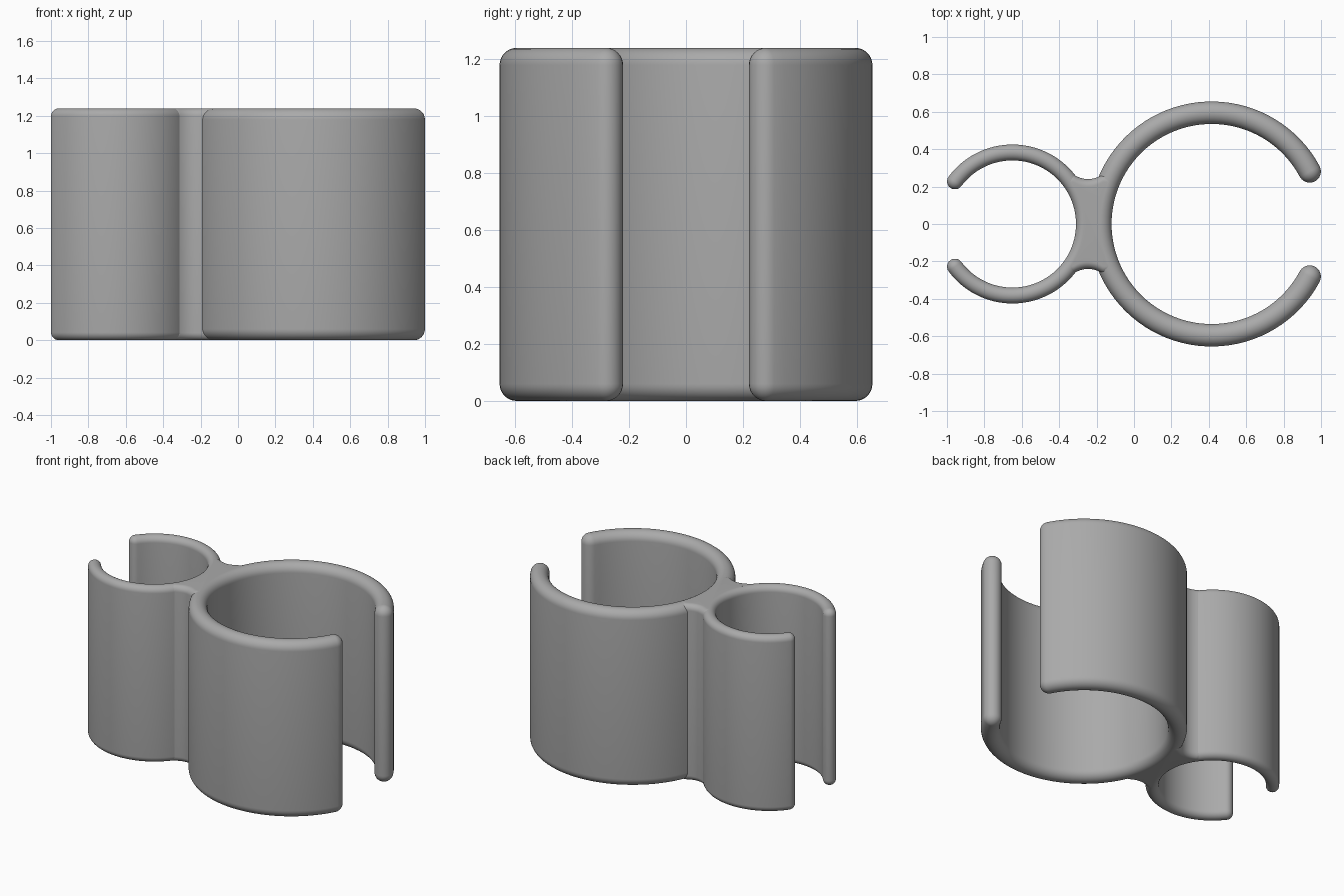
import bpy
import bmesh
from math import sin, cos, pi, sqrt, radians

HEIGHT = 1.24
ROUND = 8      # steps in each rounded rim
ARC = 80       # steps along each clip

cube = bpy.data.objects.get("Cube")
if cube:
    bpy.data.objects.remove(cube)

grey = bpy.data.materials.new("plain_grey")
grey.use_nodes = True
COLOUR = (0.4, 0.4, 0.4, 1)
grey.diffuse_color = COLOUR
grey.node_tree.nodes["Principled BSDF"].inputs["Base Color"].default_value = COLOUR


def rim_layers(radius):
    """Inset and height pairs of a wall with rounded bottom and top edges."""
    half = [(radius * (1 - sin(i / ROUND * pi / 2)),
             radius * (1 - cos(i / ROUND * pi / 2))) for i in range(ROUND + 1)]
    return half + [(inset, HEIGHT - z) for inset, z in reversed(half)]


def loft(name, outline, radius, capped):
    """Stack the inset outlines into a closed body."""
    bm = bmesh.new()
    loops = [[bm.verts.new((x, y, z)) for x, y in outline(inset)]
             for inset, z in rim_layers(radius)]
    for low, high in zip(loops, loops[1:]):
        for i in range(len(low)):
            j = (i + 1) % len(low)
            bm.faces.new((low[i], low[j], high[j], high[i]))
    if capped:
        bm.faces.new(loops[0][::-1])
        bm.faces.new(loops[-1])
    bmesh.ops.remove_doubles(bm, verts=bm.verts, dist=1e-5)
    bmesh.ops.recalc_face_normals(bm, faces=bm.faces)
    mesh = bpy.data.meshes.new(name)
    bm.to_mesh(mesh)
    bm.free()
    mesh.materials.append(grey)
    obj = bpy.data.objects.new(name, mesh)
    bpy.context.collection.objects.link(obj)
    bpy.ops.object.select_all(action="DESELECT")
    obj.select_set(True)
    bpy.context.view_layer.objects.active = obj
    bpy.ops.object.shade_smooth_by_angle(angle=radians(40))


def clip(name, cx, mid, half, gap, side):
    """Open ring with round tips; its mouth faces along side * x."""
    start, end = radians(gap), 2 * pi - radians(gap)

    def outline(inset):
        t = half - inset
        steps = [start + (end - start) * i / ARC for i in range(ARC + 1)]
        pts = [((mid + t) * cos(a), (mid + t) * sin(a)) for a in steps]
        for a, turn in ((end, 0), (start, pi)):
            if turn:
                pts += [((mid - t) * cos(s), (mid - t) * sin(s)) for s in reversed(steps)]
            for i in range(1, 12):
                b = a + turn + pi * i / 12
                pts.append((mid * cos(a) + t * cos(b), mid * sin(a) + t * sin(b)))
        return [(cx + side * x, y) for x, y in pts]

    loft(name, outline, half, False)


BIG_X, BIG_R = 0.415, 0.595
SMALL_X, SMALL_R = -0.65, 0.3825
clip("large_clip", BIG_X, BIG_R, 0.06, 28.2, 1)
clip("small_clip", SMALL_X, SMALL_R, 0.0425, 36.6, -1)


# Web joining the clips: hollow sides, ends follow the clip centre lines
def web_outline(inset):
    def big(y):
        return BIG_X - sqrt(BIG_R ** 2 - y * y)

    def small(y):
        return SMALL_X + sqrt(SMALL_R ** 2 - y * y)

    edge = 0.265 - inset
    left, right = small(edge), big(edge)
    n = 24
    xs = [left + (right - left) * i / n for i in range(n + 1)]
    front = [(x, -(0.24 - inset + min(0.025, 4 * (x + 0.245) ** 2))) for x in xs]
    ys = [edge * (2 * i / n - 1) for i in range(1, n)]
    return (front + [(big(y), y) for y in ys]
            + [(x, -y) for x, y in reversed(front)]
            + [(small(y), y) for y in reversed(ys)])


loft("joining_web", web_outline, 0.04, True)
